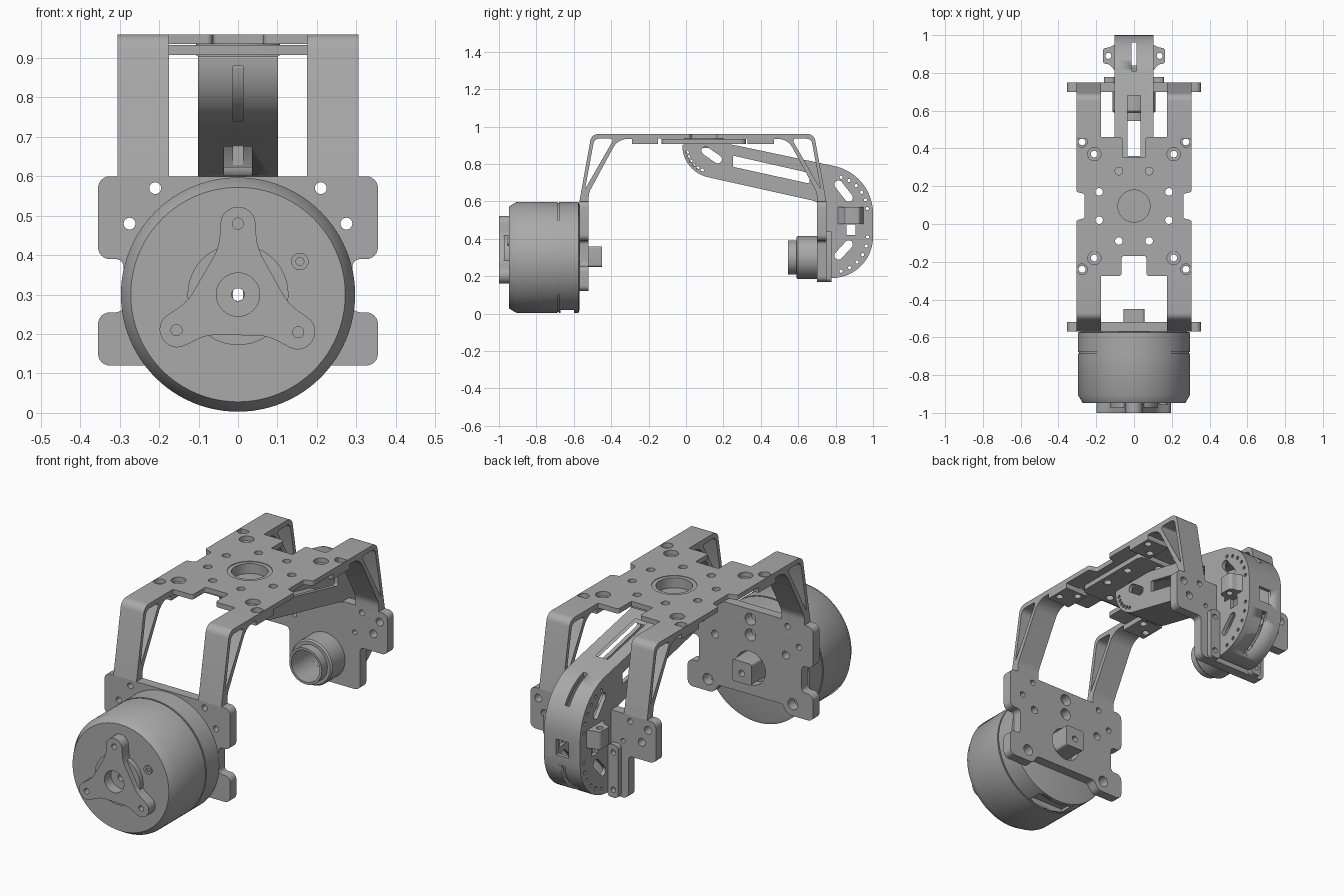
import bpy, bmesh, math
from mathutils import Matrix, Vector

if "Cube" in bpy.data.objects:
    bpy.data.objects.remove(bpy.data.objects["Cube"])

grey = bpy.data.materials.new("metal grey")
grey.use_nodes = True
grey.diffuse_color = (0.4, 0.4, 0.4, 1)
grey.node_tree.nodes["Principled BSDF"].inputs["Base Color"].default_value = (0.4, 0.4, 0.4, 1)

# Drawing plane for each extrusion axis: x -> (y, z), y -> (x, z), z -> (x, y)
AXES = {"x": ((0, 1, 0), (0, 0, 1), (1, 0, 0)),
        "y": ((1, 0, 0), (0, 0, 1), (0, -1, 0)),
        "z": ((1, 0, 0), (0, 1, 0), (0, 0, 1))}


def select(obj):
    bpy.ops.object.select_all(action="DESELECT")
    obj.select_set(True)
    bpy.context.view_layer.objects.active = obj


def finish(obj):
    obj.data.materials.clear()
    obj.data.materials.append(grey)
    select(obj)
    bpy.ops.object.shade_smooth_by_angle(angle=math.radians(32))
    return obj


def circle(u, v, r, n=24):
    return [(u + r * math.cos(math.tau * i / n), v + r * math.sin(math.tau * i / n)) for i in range(n)]


def rounded(corners, steps=6):
    """Fillet each (u, v, tangent length) corner with a circular arc."""
    out = []
    for i, (u, v, d) in enumerate(corners):
        c = Vector((u, v))
        if d == 0:
            out.append((u, v))
            continue
        to_a = (Vector(corners[i - 1][:2]) - c).normalized()
        to_b = (Vector(corners[(i + 1) % len(corners)][:2]) - c).normalized()
        w = math.sin(to_a.angle(to_b) / 2)
        for k in range(steps + 1):
            t = k / steps
            a, m, b = (1 - t) ** 2, 2 * w * t * (1 - t), t * t
            out.append(tuple((a * (c + to_a * d) + m * c + b * (c + to_b * d)) / (a + m + b)))
    return out


def rect(u0, v0, u1, v1, r=0.0):
    return rounded([(u0, v0, r), (u1, v0, r), (u1, v1, r), (u0, v1, r)])


def slot(p, q, r):
    """Round-ended slot between two points."""
    a = math.atan2(q[1] - p[1], q[0] - p[0])
    ends = [(q, a - math.pi / 2), (p, a + math.pi / 2)]
    return [(c[0] + r * math.cos(s + math.pi * k / 8), c[1] + r * math.sin(s + math.pi * k / 8))
            for c, s in ends for k in range(9)]


def mirrored(corners):
    """Full symmetric outline from its right half, listed from top to bottom."""
    return corners + [(-u, v, d) for u, v, d in reversed(corners)]


def both(*holes):
    return [circle(s * u, v, r) for u, v, r in holes for s in (1, -1)]


def plate(name, axis, start, end, outline, holes=()):
    """Flat outline with holes, extruded along an axis."""
    curve = bpy.data.curves.new(name, "CURVE")
    curve.dimensions = "2D"
    curve.fill_mode = "BOTH"
    curve.extrude = abs(end - start) / 2
    for loop in [outline, *holes]:
        spline = curve.splines.new("POLY")
        spline.points.add(len(loop) - 1)
        for point, (u, v) in zip(spline.points, loop):
            point.co = (u, v, 0, 1)
        spline.use_cyclic_u = True
    obj = bpy.data.objects.new(name, curve)
    bpy.context.collection.objects.link(obj)
    select(obj)
    bpy.ops.object.convert(target="MESH")
    obj = bpy.context.object
    turn = Matrix(AXES[axis]).transposed().to_4x4()
    shift = Vector([(start + end) / 2 if a == axis else 0 for a in "xyz"])
    bm = bmesh.new()
    bm.from_mesh(obj.data)
    bmesh.ops.remove_doubles(bm, verts=bm.verts, dist=0.0002)
    bm.transform(Matrix.Translation(shift) @ turn)
    bmesh.ops.recalc_face_normals(bm, faces=bm.faces)
    bm.to_mesh(obj.data)
    bm.free()
    return finish(obj)


def lathe(name, profile, z, n=64):
    """Turn a closed (radius, y) profile about the y axis at height z."""
    bm = bmesh.new()
    rings = [[bm.verts.new((r * math.cos(math.tau * i / n), y, z + r * math.sin(math.tau * i / n)))
              for i in range(n)] for r, y in profile]
    for j, ring in enumerate(rings):
        nxt = rings[(j + 1) % len(rings)]
        for i in range(n):
            k = (i + 1) % n
            bm.faces.new((ring[i], ring[k], nxt[k], nxt[i]))
    bmesh.ops.recalc_face_normals(bm, faces=bm.faces)
    mesh = bpy.data.meshes.new(name)
    bm.to_mesh(mesh)
    bm.free()
    obj = bpy.data.objects.new(name, mesh)
    bpy.context.collection.objects.link(obj)
    return finish(obj)


def cut(obj, half_width, y0, z0, y1, z1):
    """Subtract a centred box."""
    tool = plate("cutter", "x", -half_width, half_width, rect(y0, z0, y1, z1))
    tool.hide_render = True
    mod = obj.modifiers.new("cut", "BOOLEAN")
    mod.operation, mod.solver, mod.object = "DIFFERENCE", "EXACT", tool
    select(obj)
    bpy.ops.object.modifier_apply(modifier=mod.name)
    bpy.data.objects.remove(tool)


# Motor: bevelled can with a parting groove and a cable slot underneath
AXLE = 0.3
motor = lathe("motor_body", [(0.016, -0.947), (0.272, -0.947), (0.297, -0.905), (0.297, -0.686),
              (0.291, -0.686), (0.291, -0.678), (0.297, -0.678), (0.297, -0.575), (0.28, -0.57),
              (0.016, -0.57)], AXLE, 96)
cut(motor, 0.1, -0.67, -0.1, -0.6, 0.035)

# Three-armed mount on the motor face
arms = []
for angle in (90, 210, 328):
    a = math.radians(angle)
    for u, v, d in ((0.12, -0.048, 0.03), (0.222, -0.042, 0.04), (0.222, 0.042, 0.04), (0.12, 0.048, 0.03)):
        arms.append((u * math.cos(a) - v * math.sin(a), AXLE + u * math.sin(a) + v * math.cos(a), d))
screws = [circle(0.18 * math.cos(math.radians(a)), AXLE + 0.18 * math.sin(math.radians(a)), 0.014)
          for a in (90, 210, 328)]
bore = circle(0, AXLE, 0.055, 32)
plate("mount_arms", "y", -1.0, -0.946, rounded(arms), screws + [bore])
plate("mount_disc", "y", -0.972, -0.946, circle(0, AXLE, 0.128, 48), [bore])
plate("face_screw", "y", -0.955, -0.946, circle(0.157, 0.384, 0.022), [circle(0.157, 0.384, 0.01)])

# Front end plate and square shaft coupling
front = mirrored([(0.355, 0.6, 0.03), (0.355, 0.39, 0.03), (0.29, 0.39, 0.02), (0.29, 0.255, 0.02),
                  (0.355, 0.255, 0.03), (0.355, 0.12, 0.03), (0.21, 0.12, 0.02), (0.18, 0.165, 0.01)])
plate("front_end_plate", "y", -0.57, -0.52, rounded(front),
      both((0.21, 0.57, 0.015), (0.275, 0.48, 0.015), (0.2, 0.42, 0.02), (0.24, 0.18, 0.028))
      + [circle(0, 0.55, 0.03), circle(0, 0.47, 0.03), circle(0, AXLE, 0.085, 32)])
plate("shaft_coupling", "y", -0.572, -0.45, rect(-0.055, 0.25, 0.055, 0.36, 0.012), [circle(0, AXLE, 0.016)])

# Rear end plate, bearing tube and arm clamps
rear = mirrored([(0.355, 0.6, 0.03), (0.355, 0.39, 0.03), (0.2, 0.39, 0.02), (0.2, 0.17, 0.03)])
plate("rear_end_plate", "y", 0.70, 0.75, rounded(rear),
      both((0.21, 0.57, 0.015), (0.275, 0.48, 0.02), (0.31, 0.55, 0.02), (0.17, 0.46, 0.012))
      + [circle(0, AXLE, 0.08, 32)])
lathe("bearing_tube", [(0.08, 0.545), (0.092, 0.545), (0.092, 0.59), (0.108, 0.59), (0.115, 0.598),
                       (0.115, 0.70), (0.08, 0.70)], AXLE)
for side, s in (("left", 1), ("right", -1)):
    plate(side + "_arm_clamp", "y", 0.75, 0.777, rect(min(s * 0.1, s * 0.16), 0.17, max(s * 0.1, s * 0.16), 0.44, 0.02),
          [circle(s * 0.133, z, 0.014) for z in (0.21, 0.4)])

# Bent legs with triangular openings; the rear pair mirrors the front pair
leg = [(-0.57, 0.6, 0), (-0.505, 0.96, 0.035), (-0.27, 0.96, 0), (-0.27, 0.935, 0),
       (-0.365, 0.932, 0.05), (-0.52, 0.645, 0.02), (-0.52, 0.6, 0)]
gap = [(-0.54, 0.665, 0.008), (-0.49, 0.935, 0.025), (-0.385, 0.935, 0.02)]
for end in ("front", "rear"):
    flip = (lambda c: [(0.18 - u, v, d) for u, v, d in c]) if end == "rear" else (lambda c: c)
    for side, s in (("left", 1), ("right", -1)):
        plate(f"{end}_{side}_leg", "x", s * 0.175, s * 0.305, rounded(flip(leg)), [rounded(flip(gap))])
        y0, y1 = (-0.29, -0.15) if end == "front" else (0.33, 0.47)
        spots = ((0.21, -0.18), (0.275, -0.24)) if end == "front" else ((0.21, 0.37), (0.275, 0.435))
        plate(f"{end}_{side}_pad", "z", 0.908, 0.936, rect(min(s * 0.175, s * 0.305), y0, max(s * 0.175, s * 0.305), y1),
              [circle(s * x, y, 0.018) for x, y in spots])

# Top deck, lower stiffener and centre ring
deck = mirrored([(0.06, 0.355, 0), (0.06, 0.46, 0.015), (0.305, 0.46, 0), (0.305, 0.17, 0.01),
                 (0.262, 0.16, 0.01), (0.262, 0.03, 0.01), (0.305, 0.02, 0.01), (0.305, -0.275, 0),
                 (0.065, -0.275, 0.015), (0.065, -0.17, 0.01)])
small = both((0.08, 0.28, 0.02), (0.185, 0.17, 0.02), (0.185, 0.02, 0.02), (0.08, -0.09, 0.02))
plate("top_deck", "z", 0.935, 0.96, rounded(deck), small + [circle(0, 0.095, 0.105, 40)]
      + both((0.21, 0.37, 0.035), (0.275, 0.435, 0.028), (0.21, -0.18, 0.035), (0.275, -0.24, 0.028)))
plate("deck_stiffener", "z", 0.908, 0.933, rect(-0.225, -0.13, 0.225, 0.32, 0.03),
      small + [circle(0, 0.095, 0.1, 40)])
plate("centre_ring", "z", 0.906, 0.957, circle(0, 0.095, 0.106, 48), [circle(0, 0.095, 0.085, 48)])

# Hollow curved arm: two slotted cheeks and a wall running round the edge
outline = rounded([(-0.02, 0.905, 0.01), (-0.02, 0.76, 0.14), (0.71, 0.597, 0.04), (0.752, 0.54, 0.03),
                   (0.752, 0.19, 0.01), (1, 0.19, 0.22), (1, 0.745, 0.21), (0.24, 0.905, 0.03)], 12)
inner = rounded([(0, 0.885, 0.01), (0, 0.776, 0.122), (0.725, 0.614, 0.03), (0.772, 0.54, 0.03),
                 (0.772, 0.21, 0.01), (0.98, 0.21, 0.2), (0.98, 0.729, 0.195), (0.24, 0.885, 0.03)], 12)
window = rounded([(0.25, 0.845, 0.01), (0.25, 0.785, 0.01), (0.66, 0.695, 0.01), (0.66, 0.752, 0.01)])
cheek_holes = [window, slot((0.105, 0.87), (0.17, 0.825), 0.022), slot((0.815, 0.69), (0.87, 0.62), 0.022),
               slot((0.815, 0.31), (0.87, 0.37), 0.022), rect(0.857, 0.42, 0.905, 0.475)]
for cy, cz, radius, first, last in ((0.78, 0.41, 0.19, -75, 0), (0.78, 0.545, 0.19, 5, 75), (0.13, 0.885, 0.125, 190, 250)):
    for i in range(6):
        a = math.radians(first + (last - first) * i / 5)
        cheek_holes.append(circle(cy + radius * math.cos(a), cz + radius * math.sin(a), 0.009, 10))
for side, s in (("left", 1), ("right", -1)):
    plate(side + "_arm_cheek", "x", s * 0.082, s * 0.102, outline, cheek_holes)
    plate(side + "_arm_lug", "z", 0.48, 0.57,
          rounded([(s * 0.1, 0.81, 0), (s * 0.13, 0.845, 0.01), (s * 0.165, 0.85, 0.015),
                   (s * 0.165, 0.93, 0.015), (s * 0.13, 0.935, 0.01), (s * 0.1, 0.95, 0)]),
          [circle(s * 0.136, 0.89, 0.016)])
wall = plate("arm_edge_wall", "x", -0.082, 0.082, outline, [inner])
cut(wall, 0.035, 0.36, 0.55, 0.68, 0.95)
cut(wall, 0.013, -0.1, 0.74, 0.17, 0.88)
cut(wall, 0.013, 0.81, 0.57, 0.96, 0.85)
cut(wall, 0.013, 0.84, 0.15, 1.1, 0.38)
cut(wall, 0.035, 0.95, 0.43, 1.1, 0.51)
cut(wall, 0.013, 0.7, 0.22, 0.8, 0.4)
